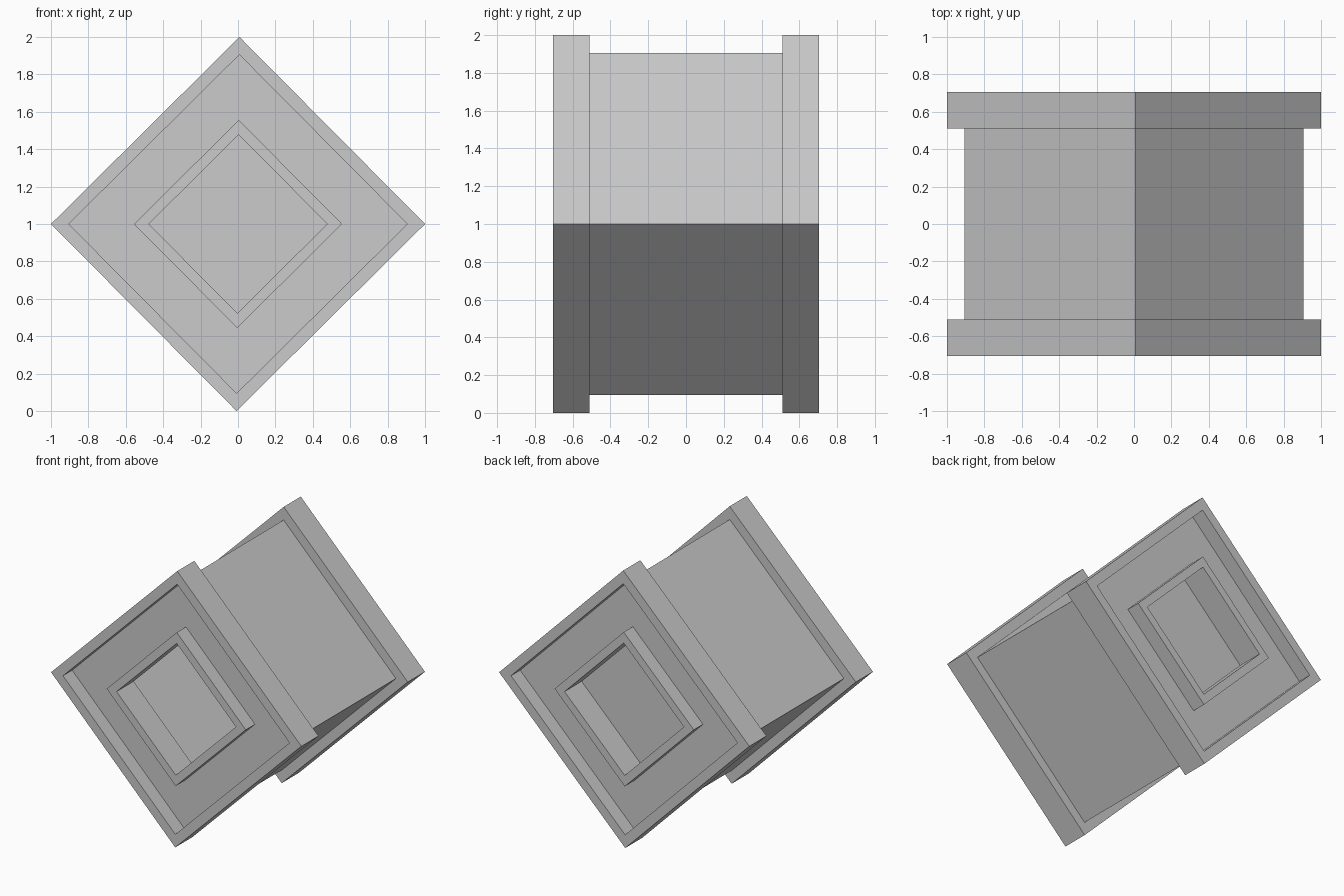
import bpy, bmesh

if "Cube" in bpy.data.objects:
    bpy.data.objects.remove(bpy.data.objects["Cube"])

CENTRE_Z = 1.0
SKEW = 0.008  # tiny lean of the top and bottom corners


def add_diamond(bm, r, y):
    """Four corners of a diamond with half-diagonal r in the plane at y."""
    pts = [(r, 0), (r * SKEW, r), (-r, 0), (-r * SKEW, -r)]
    return [bm.verts.new((x, y, CENTRE_Z + z)) for x, z in pts]


# Half profile (half-diagonal, distance from the middle), from the inner
# hole outward over the raised ring, recess and flange to the body
half = [(0.477, 0.51), (0.477, 0.705), (0.556, 0.705), (0.556, 0.60),
        (0.905, 0.60), (0.905, 0.705), (1.0, 0.705), (1.0, 0.51),
        (0.905, 0.51)]
profile = [(r, -y) for r, y in half] + [(r, y) for r, y in reversed(half)]

bm = bmesh.new()
loops = [add_diamond(bm, r, y) for r, y in profile]
for a, b in zip(loops, loops[1:]):
    for i in range(4):
        j = (i + 1) % 4
        bm.faces.new((a[i], a[j], b[j], b[i]))

# Back hole has a floor; the front hole opens into the hollow body
bm.faces.new(loops[-1])
bmesh.ops.recalc_face_normals(bm, faces=bm.faces[:])

mesh = bpy.data.meshes.new("diamond_crate")
bm.to_mesh(mesh)
bm.free()
crate = bpy.data.objects.new("diamond_crate", mesh)
bpy.context.collection.objects.link(crate)
